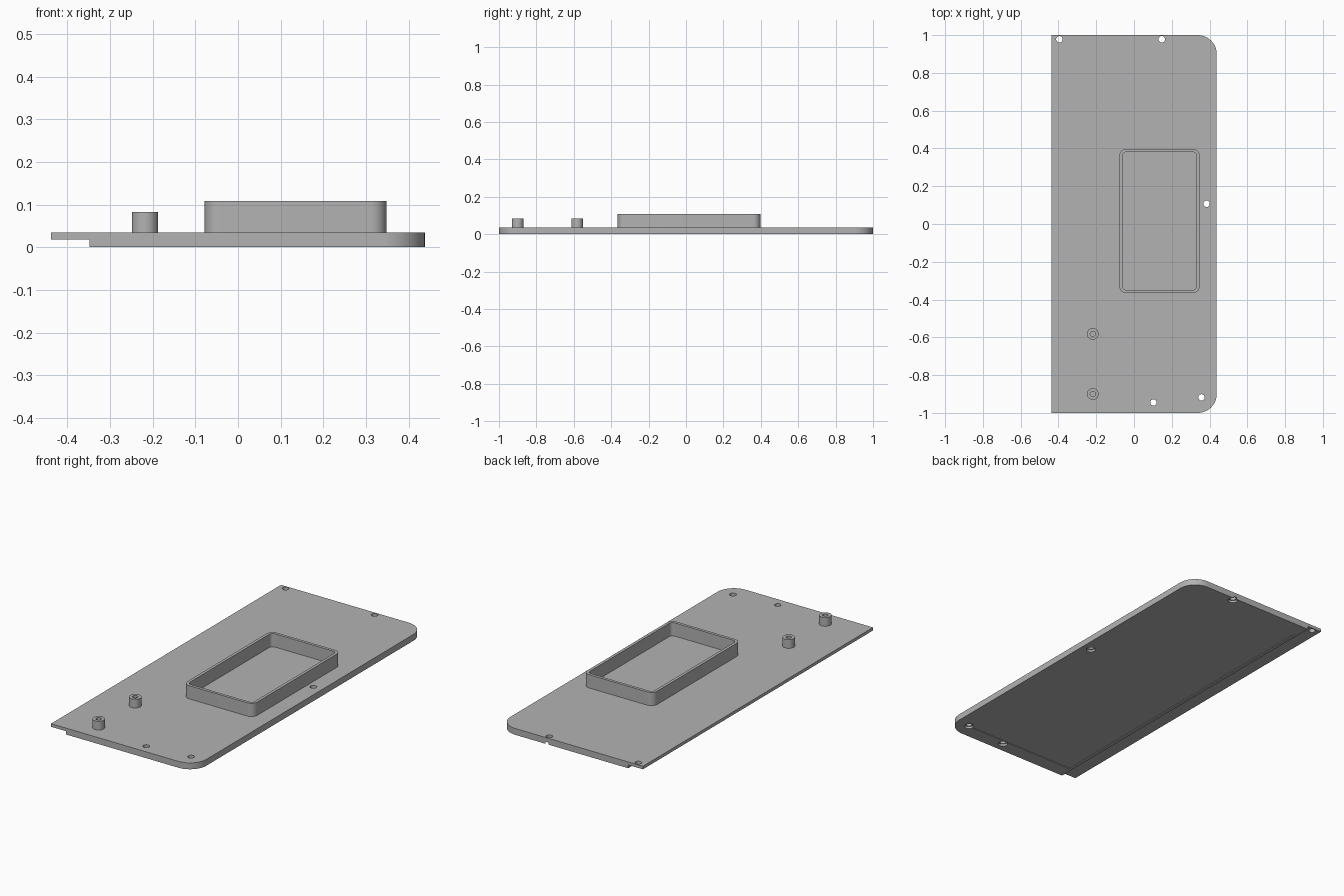
import bpy, bmesh, math

cube = bpy.data.objects.get("Cube")
if cube:
    bpy.data.objects.remove(cube, do_unlink=True)

grey = bpy.data.materials.new("plain grey")
grey.use_nodes = True
colour = (0.45, 0.45, 0.45, 1)
grey.diffuse_color = colour
grey.node_tree.nodes["Principled BSDF"].inputs["Base Color"].default_value = colour


def outline(x0, x1, y0, y1, left_r, right_r, steps=12):
    """Counter-clockwise rectangle with rounded left and right corners."""
    pts = []
    for i, (x, y, r) in enumerate([(x1, y1, right_r), (x0, y1, left_r),
                                   (x0, y0, left_r), (x1, y0, right_r)]):
        if r == 0:
            pts.append((x, y))
            continue
        cx = x - r if x == x1 else x + r
        cy = y - r if y == y1 else y + r
        for k in range(steps + 1):
            a = math.pi / 2 * (i + k / steps)
            pts.append((cx + r * math.cos(a), cy + r * math.sin(a)))
    return pts


def circle(x, y, r, n=32):
    return [(x + r * math.cos(math.tau * i / n), y + r * math.sin(math.tau * i / n))
            for i in range(n)]


def prism(name, pts, z0, z1):
    bm = bmesh.new()
    face = bm.faces.new([bm.verts.new((x, y, z0)) for x, y in pts])
    top = bmesh.ops.extrude_face_region(bm, geom=[face])
    verts = [g for g in top["geom"] if isinstance(g, bmesh.types.BMVert)]
    bmesh.ops.translate(bm, verts=verts, vec=(0, 0, z1 - z0))
    bmesh.ops.recalc_face_normals(bm, faces=bm.faces)
    return finish(name, bm)


def tube(name, outer, inner, z0, z1):
    """Open ring between two outlines with the same number of points."""
    bm = bmesh.new()
    loops = [[bm.verts.new((x, y, z)) for x, y in pts]
             for pts, z in ((outer, z0), (outer, z1), (inner, z1), (inner, z0))]
    n = len(outer)
    for a, b in zip(loops, loops[1:] + loops[:1]):
        for i in range(n):
            j = (i + 1) % n
            bm.faces.new((a[i], a[j], b[j], b[i]))
    bmesh.ops.recalc_face_normals(bm, faces=bm.faces)
    return finish(name, bm)


def finish(name, bm):
    mesh = bpy.data.meshes.new(name)
    bm.to_mesh(mesh)
    bm.free()
    mesh.materials.append(grey)
    obj = bpy.data.objects.new(name, mesh)
    bpy.context.collection.objects.link(obj)
    return obj


def cut(target, cutter):
    mod = target.modifiers.new(cutter.name, "BOOLEAN")
    mod.operation = "DIFFERENCE"
    mod.solver = "EXACT"
    mod.object = cutter
    bpy.context.view_layer.objects.active = target
    bpy.ops.object.modifier_apply(modifier=mod.name)
    bpy.data.objects.remove(cutter, do_unlink=True)


TOP, LAP = 0.035, 0.018

# Cover plate with a half-thickness lap along its straight edge
plate = prism("cover_plate", outline(-0.438, 0.438, -1, 1, 0, 0.1), 0, TOP)
cut(plate, prism("lap_cutter", outline(-0.6, -0.348, -1.2, 1.2, 0, 0), -0.1, LAP))

# Shallow panel recess underneath
cut(plate, prism("recess_cutter", outline(-0.33, 0.36, -0.92, 0.92, 0, 0), -0.1, 0.003))

# Screw holes with wider seats underneath
for x, y in [(-0.395, 0.978), (0.147, 0.978), (0.384, 0.107), (0.357, -0.918), (0.103, -0.945)]:
    cut(plate, prism("hole_cutter", circle(x, y, 0.017), -0.1, 0.1))
    cut(plate, prism("seat_cutter", circle(x, y, 0.024), -0.1, 0.012))

# Raised frame
frame = tube("raised_frame", outline(-0.078, 0.348, -0.365, 0.397, 0.036, 0.036),
             outline(-0.062, 0.332, -0.349, 0.381, 0.02, 0.02), TOP, 0.108)

# Hollow mounting posts
parts = [plate, frame]
for name, y in (("front_post", -0.9), ("rear_post", -0.582)):
    parts.append(tube(name, circle(-0.218, y, 0.031), circle(-0.218, y, 0.014), TOP, 0.083))

# Smooth the round walls, keep edges sharp
bpy.ops.object.select_all(action="DESELECT")
for obj in parts:
    obj.select_set(True)
bpy.context.view_layer.objects.active = plate
bpy.ops.object.shade_smooth_by_angle(angle=math.radians(30))
